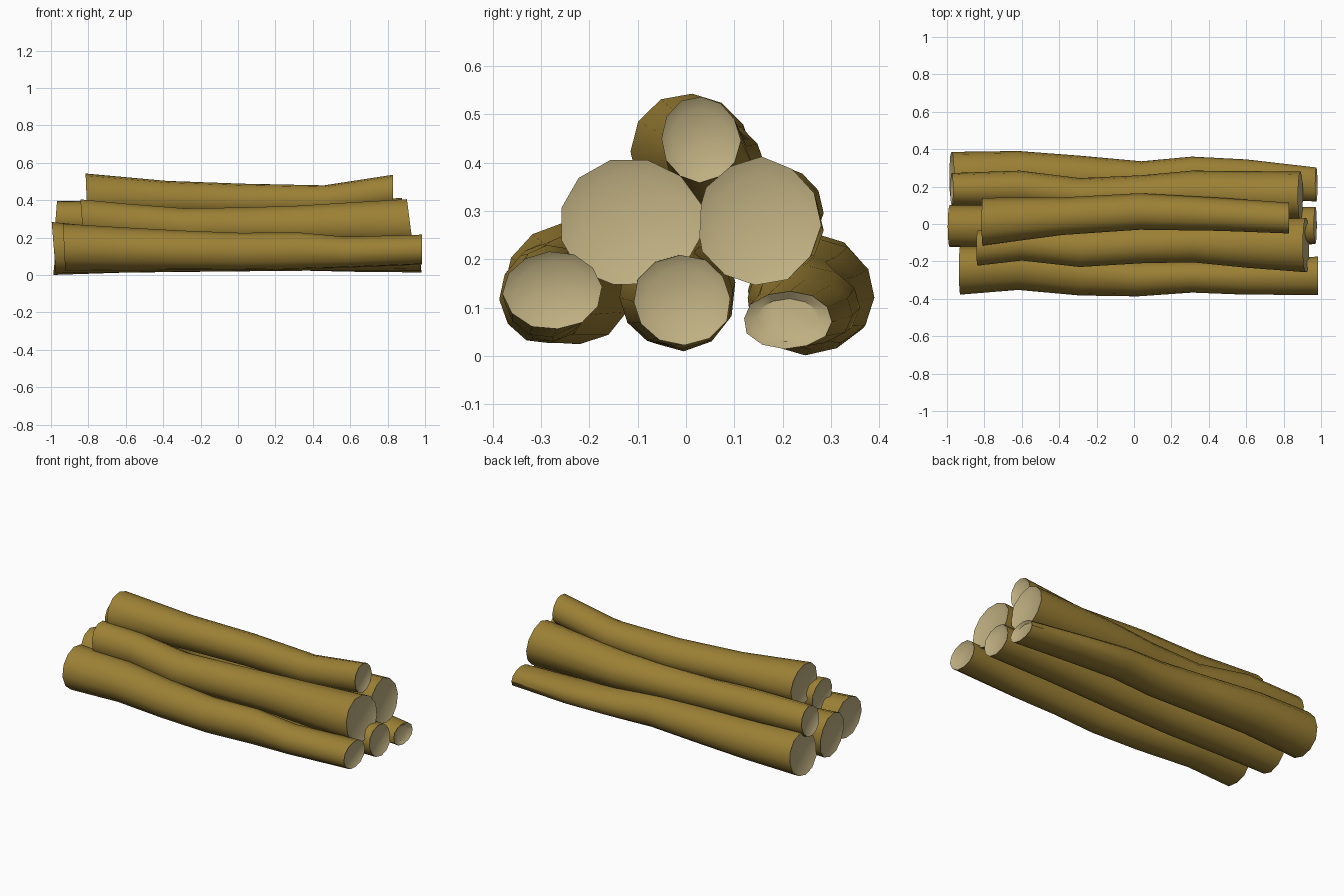
import bpy, bmesh, math, random

random.seed(4)
SIDES = 12


def material(name, rgb):
    m = bpy.data.materials.new(name)
    m.diffuse_color = (*rgb, 1)
    return m


bark = material("bark", (0.33, 0.215, 0.035))
wood = material("cut_wood", (0.52, 0.43, 0.22))


def log(name, stations, tilt_left=0.0, tilt_right=0.0):
    """Loft a log through stations (x, y, z, half width, half height); tilts lean the cut ends."""
    bm = bmesh.new()
    wobble = [random.uniform(0.97, 1.03) for _ in range(SIDES)]
    turn = random.uniform(0, math.tau / SIDES)

    def ring(s, scale=1.0, dx=0.0, tilt=0.0):
        x, y, z, ry, rz = s
        out = []
        for i in range(SIDES):
            a = turn + math.tau * i / SIDES
            c = math.cos(a) * ry * wobble[i] * scale
            h = math.sin(a) * rz * wobble[i] * scale
            out.append(bm.verts.new((x + dx - h * tilt, y + c, z + h)))
        return out

    def bridge(a, b, mat):
        for i in range(SIDES):
            j = (i + 1) % SIDES
            f = bm.faces.new((a[i], a[j], b[j], b[i]))
            f.material_index = mat

    # bark
    last = len(stations) - 1
    tilts = {0: tilt_left, last: tilt_right}
    rings = [ring(s, tilt=tilts.get(k, 0)) for k, s in enumerate(stations)]
    for a, b in zip(rings, rings[1:]):
        bridge(a, b, 0)
    # slightly dished cut ends
    for k, inward in ((0, 0.015), (last, -0.015)):
        inner = ring(stations[k], 0.74, inward, tilts[k])
        bridge(rings[k], inner, 1)
        bm.faces.new(inner).material_index = 1
    bmesh.ops.recalc_face_normals(bm, faces=bm.faces)
    me = bpy.data.meshes.new(name)
    bm.to_mesh(me)
    bm.free()
    me.materials.append(bark)
    me.materials.append(wood)
    ob = bpy.data.objects.new(name, me)
    bpy.context.collection.objects.link(ob)
    bpy.context.view_layer.objects.active = ob
    ob.select_set(True)
    bpy.ops.object.shade_smooth_by_angle(angle=math.radians(40))
    ob.select_set(False)


# bottom row
log("bottom_front_log", [
    (-0.93, -0.245, 0.150, 0.13, 0.128), (-0.62, -0.230, 0.140, 0.12, 0.118),
    (-0.29, -0.270, 0.132, 0.11, 0.108), (0.02, -0.290, 0.126, 0.095, 0.102),
    (0.31, -0.280, 0.130, 0.085, 0.102), (0.57, -0.285, 0.122, 0.09, 0.085),
    (0.985, -0.275, 0.136, 0.103, 0.082)], 0.05, 0.0)
log("bottom_middle_log", [
    (-0.985, -0.010, 0.146, 0.115, 0.135), (-0.62, -0.015, 0.130, 0.115, 0.115),
    (-0.29, -0.030, 0.125, 0.11, 0.105), (0.04, -0.030, 0.122, 0.10, 0.10),
    (0.57, -0.015, 0.118, 0.10, 0.092), (0.97, -0.008, 0.115, 0.102, 0.092)], 0.08, 0.08)
log("bottom_back_log", [
    (-0.975, 0.255, 0.128, 0.13, 0.127), (-0.62, 0.265, 0.128, 0.125, 0.115),
    (-0.29, 0.250, 0.120, 0.115, 0.103), (0.04, 0.230, 0.115, 0.105, 0.095),
    (0.31, 0.250, 0.105, 0.11, 0.08), (0.60, 0.240, 0.088, 0.105, 0.07),
    (0.975, 0.210, 0.074, 0.092, 0.06)], -0.1, 0.1)

# middle row
log("middle_front_log", [
    (-0.835, -0.130, 0.305, 0.097, 0.103), (-0.60, -0.105, 0.285, 0.095, 0.10),
    (-0.29, -0.130, 0.260, 0.105, 0.10), (0.04, -0.110, 0.260, 0.105, 0.105),
    (0.31, -0.100, 0.262, 0.11, 0.112), (0.60, -0.110, 0.270, 0.13, 0.122),
    (0.92, -0.115, 0.275, 0.15, 0.135)], 0.08, 0.13)
log("middle_back_log", [
    (-0.975, 0.185, 0.303, 0.087, 0.09), (-0.61, 0.190, 0.300, 0.095, 0.093),
    (-0.29, 0.150, 0.265, 0.095, 0.095), (0.04, 0.155, 0.262, 0.105, 0.10),
    (0.31, 0.170, 0.265, 0.115, 0.108), (0.89, 0.150, 0.277, 0.13, 0.132)], -0.08, 0.1)

# top
log("top_log", [
    (-0.81, 0.010, 0.420, 0.127, 0.125), (-0.38, 0.040, 0.405, 0.10, 0.10),
    (0.03, 0.065, 0.395, 0.097, 0.095), (0.46, 0.050, 0.393, 0.088, 0.088),
    (0.83, 0.030, 0.448, 0.082, 0.09)], 0.04, 0.0)
